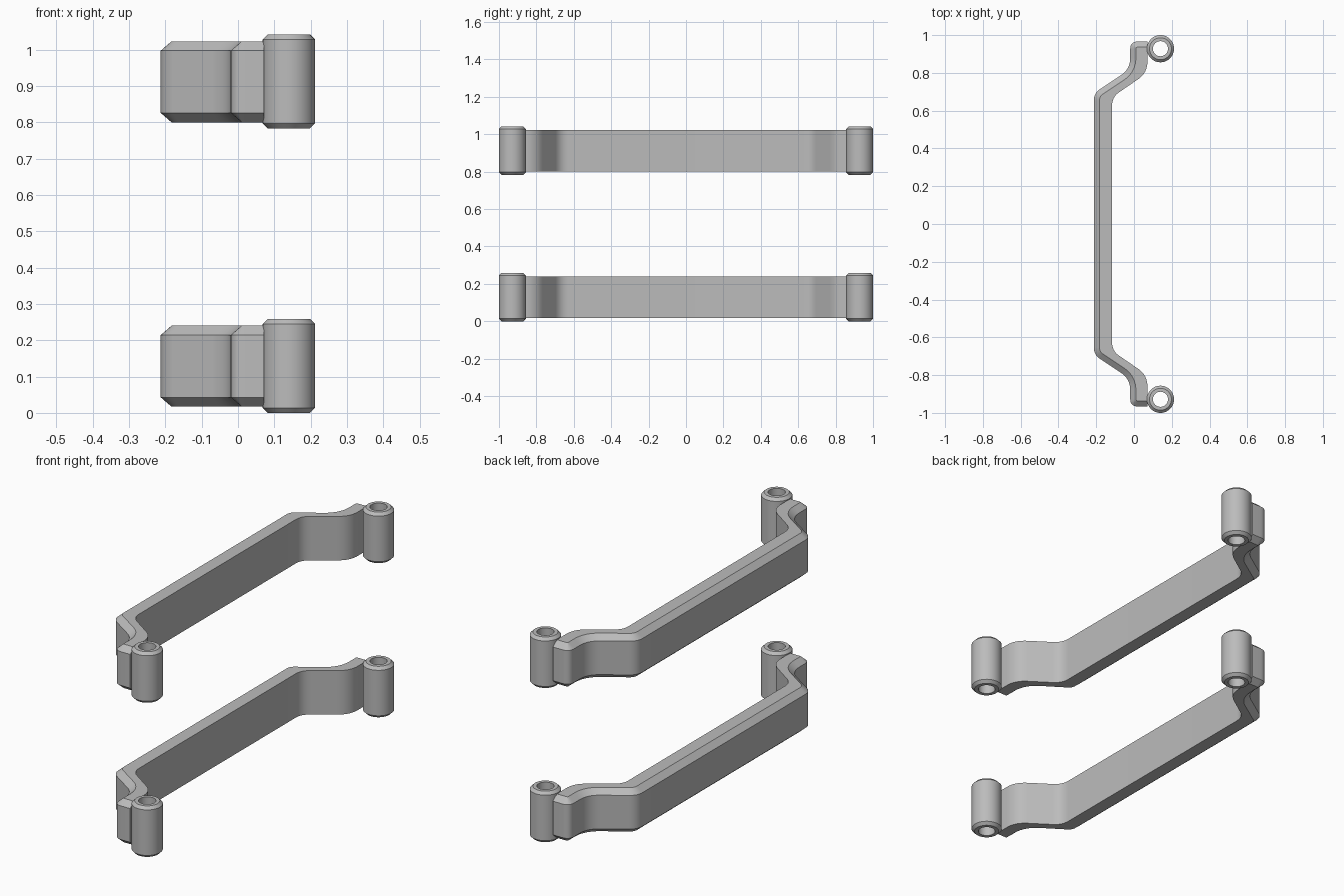
import bpy, bmesh, math
from mathutils import Vector

if "Cube" in bpy.data.objects:
    bpy.data.objects.remove(bpy.data.objects["Cube"])

grey = bpy.data.materials.new("mid grey")
grey.use_nodes = True
grey.diffuse_color = (0.5, 0.5, 0.5, 1)
grey.node_tree.nodes["Principled BSDF"].inputs["Base Color"].default_value = (0.5, 0.5, 0.5, 1)


def loft(name, rings, closed):
    """Skin quads between matching rings; join the last to the first or cap both ends."""
    bm = bmesh.new()
    rows = [[bm.verts.new(p) for p in ring] for ring in rings]
    pairs = list(zip(rows, rows[1:]))
    if closed:
        pairs.append((rows[-1], rows[0]))
    else:
        bm.faces.new(rows[0])
        bm.faces.new(rows[-1])
    for a, b in pairs:
        for i in range(len(a)):
            j = (i + 1) % len(a)
            bm.faces.new((a[i], a[j], b[j], b[i]))
    bmesh.ops.recalc_face_normals(bm, faces=bm.faces[:])
    mesh = bpy.data.meshes.new(name)
    bm.to_mesh(mesh)
    bm.free()
    mesh.materials.append(grey)
    obj = bpy.data.objects.new(name, mesh)
    bpy.context.collection.objects.link(obj)
    bpy.ops.object.select_all(action='DESELECT')
    obj.select_set(True)
    bpy.context.view_layer.objects.active = obj
    bpy.ops.object.shade_smooth_by_angle(angle=math.radians(30))


def rounded(points, radii, steps=8):
    """Polyline with each inner corner replaced by a smooth curve."""
    pts = [Vector(p) for p in points]
    path = [pts[0]]
    for prev, c, nxt, r in zip(pts, pts[1:], pts[2:], radii):
        a = c + (prev - c).normalized() * r
        b = c + (nxt - c).normalized() * r
        for i in range(steps + 1):
            t = i / steps
            path.append(a * (1 - t) ** 2 + c * 2 * t * (1 - t) + b * t * t)
    return path + [pts[-1]]


def inset(path, d):
    """Shift a path to its right by d."""
    out = []
    for i, p in enumerate(path):
        a, b = path[max(i - 1, 0)], path[min(i + 1, len(path) - 1)]
        t = (b - a).normalized()
        out.append(p + Vector((t.y, -t.x)) * d)
    return out


def full(path):
    """Mirror a half path across y = 0."""
    return [Vector((p.x, -p.y)) for p in reversed(path)] + path


# Plan outlines of the bar, from the middle to the back end
outer = rounded([(-0.213, 0), (-0.213, 0.692), (-0.02, 0.82), (-0.02, 0.966), (0.071, 0.966)],
                [0.04, 0.06, 0.04])
inner = rounded([(-0.116, 0), (-0.116, 0.672), (0.071, 0.8), (0.071, 0.9), (0.071, 0.93)],
                [0.045, 0.06, 0.01])
ridge = inset(outer, 0.03)
outer, ridge, inner = full(outer), full(ridge), full(inner)


def bar(name, z0, z1, bevel=0.026):
    rings = []
    for o, c, n in zip(outer, ridge, inner):
        rings.append([(*o, z0 + bevel), (*o, z1 - bevel), (*c, z1),
                      (*n, z1), (*n, z0), (*c, z0)])
    loft(name, rings, False)


def bush(name, y, z0, z1, x=0.14, r=0.072, hole=0.04, bevel=0.014, sides=48):
    profile = [(hole, z0), (r - bevel, z0), (r, z0 + bevel),
               (r, z1 - bevel), (r - bevel, z1), (hole, z1)]
    rings = []
    for i in range(sides):
        a = math.tau * i / sides
        rings.append([(x + math.cos(a) * q, y + math.sin(a) * q, z) for q, z in profile])
    loft(name, rings, True)


# Two identical handles, one above the other
for level, z in (("lower", 0), ("upper", 0.783)):
    bar(level + "_bar", z + 0.017, z + 0.24)
    for end, y in (("front", -0.928), ("back", 0.928)):
        bush(f"{level}_{end}_bush", y, z, z + 0.259)
